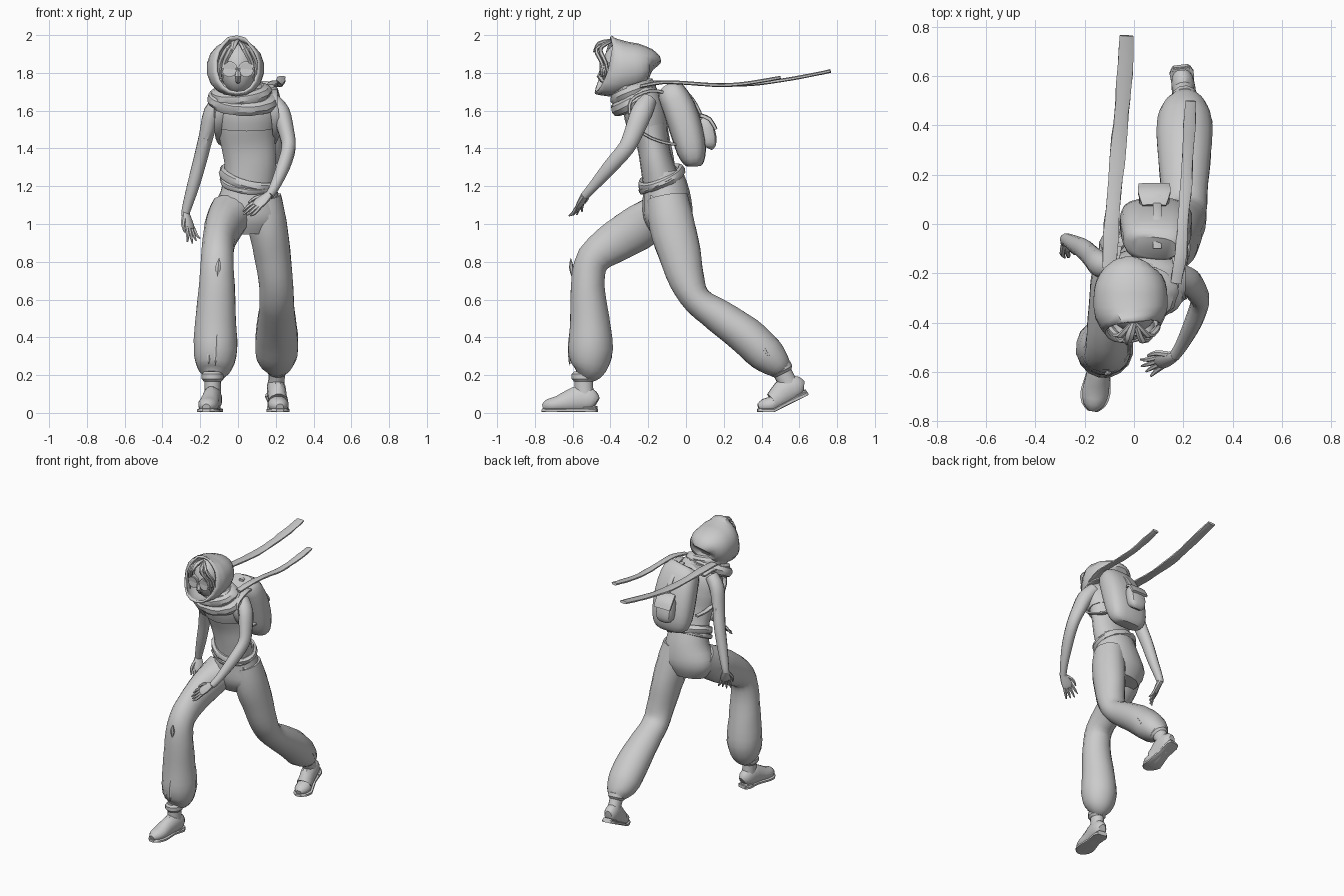
import bpy, bmesh, math, random
from mathutils import Vector, Matrix

random.seed(4)
X = Vector((1, 0, 0))


def smooth_path(rows, sub):
    """Catmull-Rom interpolation of (x, y, z, ru, rv) rows."""
    out = []
    for i in range(len(rows) - 1):
        p = [rows[max(0, min(len(rows) - 1, i + k))] for k in (-1, 0, 1, 2)]
        for s in range(sub):
            t = s / sub
            out.append([0.5 * (2 * b + (c - a) * t + (2 * a - 5 * b + 4 * c - d) * t * t
                               + (3 * b - a - 3 * c + d) * t ** 3) for a, b, c, d in zip(*p)])
    return out + [list(rows[-1])]


def tube(name, rows, sides=14, sub=3, power=2.0, ref=X, caps=(True, True), jitter=0.0, post=None):
    """Loft of (super)elliptic sections square to a path."""
    rows = smooth_path(rows, sub)
    pts = [Vector(r[:3]) for r in rows]
    bm = bmesh.new()
    rings = []
    for i, r in enumerate(rows):
        t = (pts[min(i + 1, len(pts) - 1)] - pts[max(i - 1, 0)]).normalized()
        u = (ref - t * ref.dot(t)).normalized()
        v = t.cross(u)
        ring = []
        for k in range(sides):
            a = 2 * math.pi * (k + 0.5) / sides
            c, s = math.cos(a), math.sin(a)
            m = 1 + random.uniform(-jitter, jitter)
            co = (pts[i] + u * (max(r[3], .001) * m * math.copysign(abs(c) ** (2 / power), c))
                  + v * (max(r[4], .001) * m * math.copysign(abs(s) ** (2 / power), s)))
            ring.append(bm.verts.new(post(co) if post else co))
        rings.append(ring)
    for a, b in zip(rings, rings[1:]):
        for k in range(sides):
            bm.faces.new((a[k], a[(k + 1) % sides], b[(k + 1) % sides], b[k]))
    for on, ring in zip(caps, (rings[0], rings[-1])):
        if on:
            bm.faces.new(ring)
    return finish(name, bm)


def finish(name, bm):
    bmesh.ops.recalc_face_normals(bm, faces=bm.faces)
    me = bpy.data.meshes.new(name)
    bm.to_mesh(me)
    bm.free()
    ob = bpy.data.objects.new(name, me)
    bpy.context.collection.objects.link(ob)
    return ob


def torus(name, loc, rot, scale, major, minor, jitter=0.0):
    bpy.ops.mesh.primitive_torus_add(major_segments=24, minor_segments=8, major_radius=major,
                                     minor_radius=minor, location=loc, rotation=[math.radians(r) for r in rot])
    ob = bpy.context.object
    ob.name = name
    ob.scale = scale
    for v in ob.data.vertices:
        v.co *= 1 + random.uniform(-jitter, jitter)
    return ob


# trousers: pelvis and two baggy legs
tube("trouser_pelvis", [(.06, -.125, 1.27, .135, .105), (.06, -.105, 1.16, .155, .125),
                        (.05, -.095, 1.04, .195, .13), (.05, -.09, .95, .14, .09)], 18)
tube("front_trouser_leg", [(-.03, -.13, 1.07, .12, .10), (-.07, -.22, 1.0, .105, .12),
                           (-.10, -.36, .915, .088, .112), (-.11, -.49, .815, .086, .092),
                           (-.112, -.52, .68, .096, .09), (-.118, -.51, .5, .108, .105),
                           (-.12, -.505, .34, .117, .12), (-.125, -.515, .24, .095, .095),
                           (-.13, -.535, .195, .05, .055)], 16, jitter=.015)
tube("back_trouser_leg", [(.13, -.10, 1.14, .10, .11), (.155, -.075, 1.0, .105, .122),
                          (.18, -.035, .85, .098, .115), (.2, .005, .7, .092, .095),
                          (.205, .06, .595, .092, .078), (.205, .17, .515, .098, .09),
                          (.205, .31, .415, .112, .102), (.205, .42, .315, .112, .1),
                          (.205, .485, .255, .085, .075), (.2, .515, .225, .05, .05)], 16, jitter=.015)

# cloth folds on the trousers
for a, b in (((-.10, -.61, .82), (-.11, -.605, .72)), ((-.11, -.61, .46), (-.12, -.618, .25)),
             ((-.15, -.595, .42), (-.155, -.61, .26)), ((.305, .37, .40), (.30, .46, .27)),
             ((.29, .42, .38), (.28, .49, .27)), ((.13, -.2, 1.17), (.22, -.15, 1.1))):
    m = (Vector(a) + Vector(b)) / 2
    tube("trouser_fold", [(*a, .001, .001), (*m, .018, .012), (*b, .001, .001)], 6, 2)


# boots, built flat; the back one bends at the ball of the foot
def boot(name, x, y, yaw, lift):
    bend = Matrix.Rotation(math.radians(lift), 4, 'X')
    turn = Matrix.Translation((x, y, 0)) @ Matrix.Rotation(math.radians(yaw), 4, 'Z')

    def place(co):
        co.z = max(co.z, .004)
        if co.y > -.1:
            piv = Vector((0, -.1, 0))
            co = bend @ (co - piv) + piv
        return turn @ co
    tube(name + "_upper", [(0, .105, .05, .025, .035), (0, .085, .06, .043, .058), (0, .03, .075, .05, .075),
                           (0, -.04, .06, .05, .062), (0, -.1, .045, .056, .045),
                           (0, -.15, .037, .045, .037), (0, -.178, .03, .02, .018)], 12, 2, post=place)
    tube(name + "_sole", [(0, .11, .012, .03, .014), (0, .08, .012, .05, .014), (0, 0, .014, .045, .012),
                          (0, -.1, .012, .062, .012), (0, -.155, .012, .05, .012),
                          (0, -.183, .012, .02, .01)], 12, 2, 4, post=place)
    tube(name + "_heel", [(0, .108, .012, .034, .024), (0, .045, .012, .045, .024)], 8, 1, 5, post=place)
    tube(name + "_shaft", [(0, .045, .06, .046, .056), (0, .04, .13, .043, .05),
                           (0, .038, .22, .047, .052)], 12, 2, post=place)
    tube(name + "_cuff", [(0, .038, .165, .046, .05), (0, .038, .18, .058, .064),
                          (0, .038, .205, .058, .064), (0, .038, .22, .045, .05)], 12, 1, post=place)


boot("front_boot", -.14, -.58, -9, 0)
boot("back_boot", .2, .56, 7, 26)

# torso, cropped top and belt
tube("torso", [(.06, -.13, 1.22, .135, .1), (.065, -.155, 1.32, .138, .088), (.055, -.175, 1.42, .145, .085),
               (.045, -.195, 1.52, .158, .1), (.045, -.215, 1.6, .17, .1), (.045, -.225, 1.66, .15, .085),
               (.02, -.26, 1.73, .06, .06)], 18)
tube("cropped_top", [(.045, -.2, 1.515, .163, .108), (.045, -.215, 1.58, .175, .113),
                     (.045, -.23, 1.64, .17, .105), (.035, -.25, 1.69, .12, .085)], 18)
torus("belt", (.06, -.13, 1.245), (22, 14, 0), (1, .8, 1.1), .14, .025, .03)
torus("waist_tie", (.06, -.13, 1.225), (26, 4, 0), (1, .82, .9), .14, .02, .03)


# arms with hands
def hand(name, wrist, tip, across):
    w, t = Vector(wrist), Vector(tip)
    d = t - w
    s = Vector(across).normalized()
    n = d.cross(s).normalized()
    k = w + d * .48
    tube(name + "_palm", [(*w, .023, .02), (*(w + d * .25), .034, .018), (*k, .036, .014),
                          (*(w + d * .55), .03, .01)], 10, 2, ref=s)
    for i in range(4):
        o = s * (i - 1.5) * .018
        mid = k + o + d * .25 + o * .3
        end = w + d * (1.0 - .06 * abs(i - 1)) + o * 1.5 + n * .008 * (i - 1.5)
        tube(name + "_finger", [(*(k + o), .01, .01), (*mid, .0095, .0095), (*end, .004, .004)], 6, 2, ref=s)
    tube(name + "_thumb", [(*(w + d * .15 - s * .02), .013, .013), (*(w + d * .4 - s * .048), .011, .011),
                           (*(w + d * .65 - s * .052), .005, .005)], 6, 2, ref=s)


tube("left_arm", [(.175, -.2, 1.655, .045, .045), (.225, -.235, 1.59, .05, .058), (.255, -.275, 1.49, .043, .052),
                  (.268, -.315, 1.405, .038, .045), (.24, -.4, 1.305, .036, .04),
                  (.195, -.49, 1.2, .027, .028), (.165, -.535, 1.15, .023, .023)], 12)
hand("left_hand", (.165, -.535, 1.155), (.035, -.59, 1.045), (.35, -.5, -.4))
tube("right_arm", [(-.08, -.18, 1.655, .045, .045), (-.135, -.165, 1.59, .048, .055),
                   (-.17, -.135, 1.46, .039, .048), (-.2, -.105, 1.34, .037, .043),
                   (-.235, -.085, 1.21, .034, .036), (-.27, -.065, 1.09, .026, .027),
                   (-.28, -.062, 1.05, .022, .022)], 12)
hand("right_hand", (-.28, -.062, 1.06), (-.23, -.115, .9), (.6, .7, 0))

# head: face, goggles, hair strands and open hood
bpy.ops.mesh.primitive_uv_sphere_add(segments=16, ring_count=10, radius=1, location=(0, -.345, 1.825))
bpy.context.object.name = "face"
bpy.context.object.scale = (.095, .1, .135)
tube("neck", [(.02, -.25, 1.66, .05, .05), (.005, -.3, 1.78, .05, .05)], 10, 1)
tube("nose", [(0, -.43, 1.83, .008, .01), (0, -.455, 1.78, .018, .018), (0, -.43, 1.75, .012, .008)], 6, 2)
for x in (-.045, .043):
    tube("goggle_lens", [(x, -.40, 1.82, .042, .042), (x, -.452, 1.82, .042, .042),
                         (x, -.458, 1.82, .034, .034), (x, -.45, 1.82, .032, .032)], 16, 1)
    sg = 1 if x > 0 else -1
    for off in (0, .022):
        tube("hair_strand", [(.005 * sg, -.40, 1.965, .008, .008), (sg * (.035 + off), -.475 + off, 1.925, .016, .011),
                             (sg * (.072 + off), -.445 + off, 1.85, .014, .01),
                             (sg * (.085 + off * .6), -.43 + off, 1.75, .003, .003)], 6)
tube("forelock", [(0, -.40, 1.97, .01, .01), (-.02, -.46, 1.955, .02, .012), (-.03, -.49, 1.91, .003, .003)], 6)
hood = tube("hood", [(-.01, -.17, 1.83, .06, .05), (-.012, -.185, 1.84, .11, .085), (-.013, -.235, 1.835, .142, .122),
                     (-.014, -.3, 1.825, .152, .14), (-.012, -.37, 1.825, .147, .15),
                     (-.005, -.425, 1.835, .115, .15)], 18, 2, 2.2, caps=(True, False),
            post=lambda c: c + Vector((0, .22 * min(0, c.z - 1.8), .25 * max(0, c.z - 1.96) + .012 * (
                abs(c.x + .01) < .05 and c.z > 1.93 and c.y < -.38))))
mod = hood.modifiers.new("thickness", 'SOLIDIFY')
mod.thickness = .014
mod.offset = -1

# scarf wraps and two streaming tails
torus("scarf_wrap_low", (.022, -.275, 1.655), (28, 3, 0), (1, .72, .9), .145, .042, .03)
torus("scarf_wrap_mid", (.015, -.28, 1.69), (20, -6, 0), (1, .76, .9), .125, .04, .03)
torus("scarf_wrap_top", (.01, -.275, 1.725), (14, 6, 0), (1, .8, .8), .105, .034, .03)
tails = (("long_scarf_tail", [(-.1, -.18), (-.095, -.05), (-.08, .12), (-.065, .3), (-.05, .45), (-.037, .62),
                              (-.03, .765)], (1.75, 1.75, 1.738, 1.737, 1.752, 1.78, 1.81), .034),
         ("short_scarf_tail", [(.17, -.24), (.19, -.12), (.2, .02), (.212, .16), (.218, .28), (.225, .4),
                               (.23, .5)], (1.73, 1.75, 1.745, 1.735, 1.74, 1.757, 1.775), .026))
for name, xy, zs, w in tails:
    tube(name, [(x, y, z, w * (.85 + .15 * (i % 2)), .01) for i, ((x, y), z) in enumerate(zip(xy, zs))],
         8, 3, 2.6, jitter=.08)

# backpack with pocket, flap and shoulder straps
tube("backpack", [(.085, -.095, 1.725, .09, .05), (.088, -.08, 1.7, .125, .075), (.09, -.035, 1.61, .142, .088),
                  (.09, .005, 1.49, .148, .088), (.09, .03, 1.385, .142, .078),
                  (.09, .042, 1.325, .12, .055), (.09, .044, 1.305, .085, .035)], 18, 2, 2.8)
tube("backpack_pocket", [(.082, .085, 1.56, .045, .025), (.082, .1, 1.54, .06, .04), (.082, .118, 1.46, .064, .044),
                         (.082, .122, 1.415, .056, .036), (.082, .118, 1.4, .035, .02)], 12, 2, 3.2)
tube("pocket_flap", [(.082, .075, 1.575, .05, .012), (.082, .125, 1.555, .068, .012),
                     (.082, .158, 1.5, .066, .01)], 8, 2, 4)
tube("backpack_flap_strap", [(.095, -.1, 1.735, .018, .008), (.095, -.03, 1.725, .018, .008),
                             (.095, .04, 1.655, .018, .008), (.093, .088, 1.56, .018, .008)], 8, 3, 4)
for x, s in ((.185, 1), (-.09, -1)):
    tube("shoulder_strap", [(x - .02 * s, -.09, 1.69, .022, .009), (x, -.19, 1.705, .024, .009),
                            (x, -.29, 1.655, .024, .009), (x + .012 * s, -.29, 1.56, .022, .009),
                            (x + .015 * s, -.22, 1.475, .018, .008), (x, -.11, 1.43, .016, .008),
                            (x - .02 * s, -.02, 1.42, .016, .008)], 8, 3, 4)

# smooth shading with crisp creases
bpy.ops.object.select_all(action='SELECT')
bpy.context.view_layer.objects.active = hood
bpy.ops.object.shade_smooth_by_angle(angle=math.radians(35))
